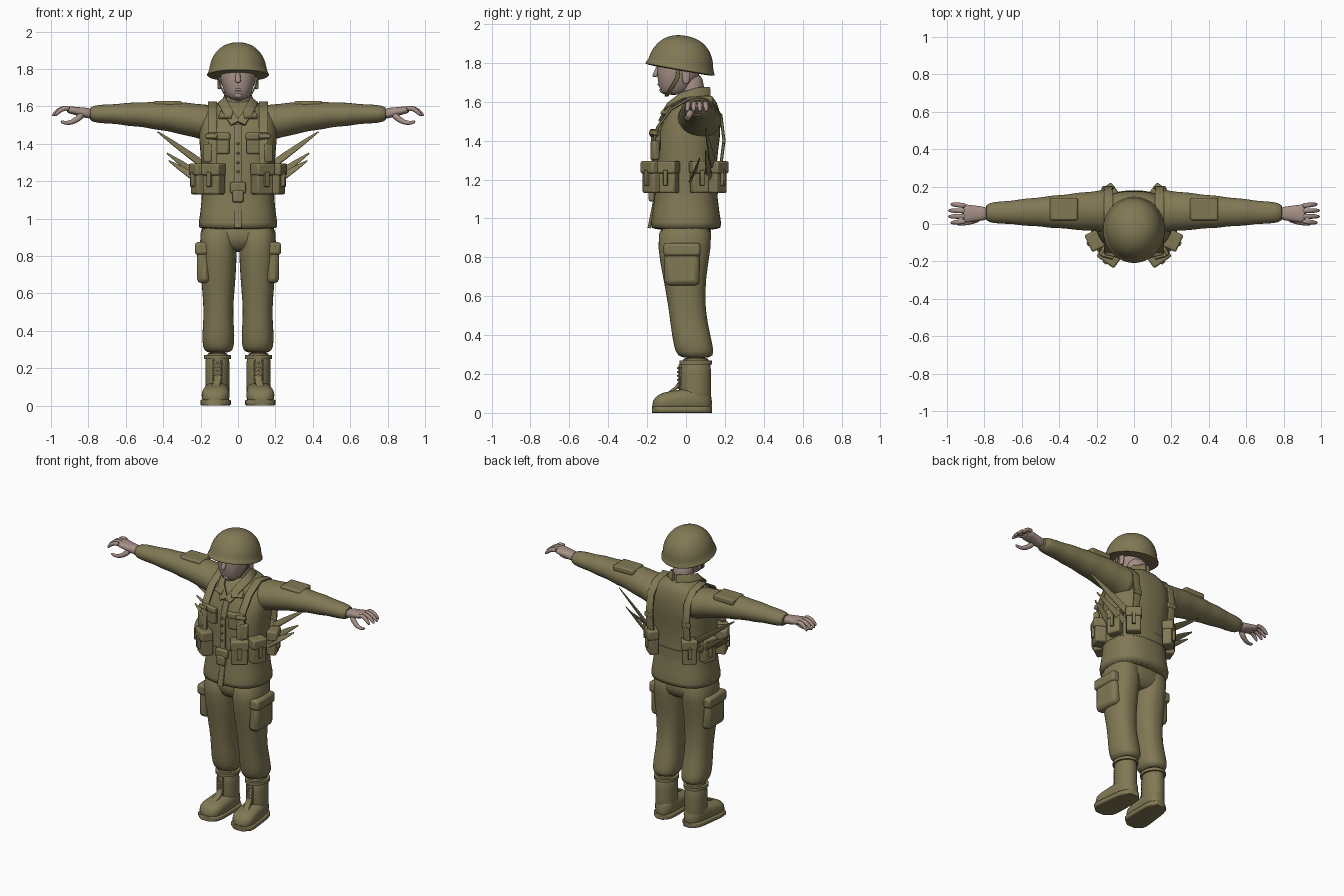
import bpy, bmesh, math
from mathutils import Vector, Matrix

cube = bpy.data.objects.get("Cube")
if cube:
    bpy.data.objects.remove(cube, do_unlink=True)

X, Y, Z = Matrix.Identity(3)


def material(name, rgb):
    mat = bpy.data.materials.new(name)
    mat.use_nodes = True
    color = (*rgb, 1)
    mat.diffuse_color = color
    shader = mat.node_tree.nodes["Principled BSDF"]
    shader.inputs["Base Color"].default_value = color
    shader.inputs["Roughness"].default_value = .8
    return mat


OLIVE = material("olive cloth", (.22, .19, .09))
SKIN = material("skin", (.38, .28, .24))


def steps(count):
    """Even fractions from zero to one."""
    return [i / (count - 1) for i in range(count)]


def mix(start, end, fraction):
    return start + (end - start) * fraction


def finish(name, bm, mat, mirror, rounded=False, bevel=0):
    bmesh.ops.recalc_face_normals(bm, faces=bm.faces)
    mesh = bpy.data.meshes.new(name)
    bm.to_mesh(mesh)
    bm.free()
    mesh.materials.append(mat)
    mesh.shade_smooth()
    mesh.set_sharp_from_angle(angle=math.radians(50))
    obj = bpy.data.objects.new(name, mesh)
    bpy.context.collection.objects.link(obj)
    if bevel:
        modifier = obj.modifiers.new("rounded edges", "BEVEL")
        modifier.width, modifier.segments = bevel, 2
    if rounded:
        modifier = obj.modifiers.new("smooth surface", "SUBSURF")
        modifier.levels = modifier.render_levels = 1
    if mirror:
        modifier = obj.modifiers.new("other side", "MIRROR")
        modifier.use_mirror_merge = False


def sweep(name, rings, mat=OLIVE, side=X, axis=None, power=2, sides=20, mirror=True, rounded=True):
    """Skin a tube through rings of x, y, z, half width along side, half depth."""
    bm = bmesh.new()
    points = [Vector(ring[:3]) for ring in rings]
    last = len(points) - 1
    loops = []
    for i, (point, ring) in enumerate(zip(points, rings)):
        along = axis or (points[min(i + 1, last)] - points[max(i - 1, 0)]).normalized()
        across = (side - along * side.dot(along)).normalized()
        outward = along.cross(across)
        loop = []
        for k in range(sides):
            angle = math.tau * (k + .5) / sides
            c, s = math.cos(angle), math.sin(angle)
            c = math.copysign(abs(c) ** (2 / power), c)
            s = math.copysign(abs(s) ** (2 / power), s)
            loop.append(bm.verts.new(point + across * ring[3] * c + outward * ring[4] * s))
        loops.append(loop)
    for low, high in zip(loops, loops[1:]):
        for k in range(sides):
            bm.faces.new((low[k - 1], low[k], high[k], high[k - 1]))
    bm.faces.new(loops[0])
    bm.faces.new(loops[-1])
    finish(name, bm, mat, mirror, rounded)


def strap(name, path, width=.02, thick=.008, side=X, mirror=True):
    sweep(name, [(*point, width, thick) for point in path], side=side, power=5, sides=12,
          mirror=mirror, rounded=False)


def box(name, center, size, turn=0, tilt=0, mirror=True, bevel=.01):
    bm = bmesh.new()
    matrix = (Matrix.Translation(center) @ Matrix.Rotation(math.radians(turn), 4, "Z")
              @ Matrix.Rotation(math.radians(tilt), 4, "X") @ Matrix.Diagonal((*size, 1)))
    bmesh.ops.create_cube(bm, size=1, matrix=matrix)
    finish(name, bm, OLIVE, mirror, bevel=bevel)


def pouch(name, angle, width=.09, depth=.07, height=.16):
    """Lidded pouch placed on the waist, at an angle measured from the front."""
    out = Matrix.Rotation(math.radians(angle), 3, "Z") @ -Y
    middle = Vector((out.x * .225, out.y * .205, 1.21))
    box(name, middle, (width, depth, height), angle)
    box(name + "_lid", middle + Z * height / 3 + out * .005,
        (width + .01, depth + .01, height * .4), angle)
    box(name + "_tab", middle + out * depth * .6, (width / 4, .02, height / 2), angle, bevel=.004)


# Jacket body with flared hem, leaning back toward the shoulders
torso = [(.94, .215, .185), (.96, .215, .185), (1.1, .19, .16), (1.3, .195, .155),
         (1.42, .21, .165), (1.54, .21, .14), (1.6, .15, .11), (1.64, .07, .07)]
sweep("jacket", [(0, max(0, z - 1.35) * .2, z, wide, deep) for z, wide, deep in torso],
      axis=Z, power=2.5, sides=32, mirror=False)
strap("jacket_placket", [(0, -.19, .95), (0, -.16, 1.1), (0, -.16, 1.4), (0, -.12, 1.5)],
      mirror=False)
for z in (1.25, 1.3, 1.35, 1.4):
    box("jacket_button", (0, -.17, z), (.014, .014, .014), mirror=False, bevel=.004)

# Collar, lapels and chest pockets
strap("collar", [(.015, -.13, 1.51), (.06, -.095, 1.58), (.085, -.02, 1.63), (.07, .07, 1.65),
                 (.01, .12, 1.65)], .026, side=Vector((.6, -.4, -.7)))
box("lapel_point", (.065, -.1, 1.555), (.075, .016, .05), 25, -40, bevel=.005)
box("chest_pocket", (.1, -.156, 1.4), (.11, .03, .11), 12)
box("chest_pocket_flap", (.1, -.163, 1.44), (.12, .03, .04), 12)

# Sleeves taper to the cuff with soft folds
sweep("sleeve", [(mix(.12, .8, t), .07 - t * .01, 1.56 - .06 * (1 - t) ** 3,
                  mix(.117, .05, t) + .003 * math.sin(t * 30),
                  mix(.102, .042, t) + .003 * math.sin(t * 30)) for t in steps(14)],
      side=Y, axis=X, sides=24)
box("sleeve_pocket", (.375, .08, 1.61), (.15, .12, .04))

# Hands with curled fingers and thumb
sweep("palm", [(mix(.78, .92, t), .056, mix(1.56, 1.585, t), .034 + .018 * t, mix(.03, .018, t))
               for t in steps(5)], SKIN, Y, X, 2.4)
for i in range(4):
    offset = i - 1.5
    reach = .1 - .013 * abs(offset)
    sweep("finger", [(.9 + t * reach, .056 + offset * (.028 + .005 * t), 1.588 + .03 * t - .07 * t * t,
                      .014 - .007 * t ** 5, .014 - .007 * t ** 5) for t in steps(6)],
          SKIN, Y, sides=10)
sweep("thumb", [(mix(.83, .95, t), .03 * (1 - t) ** 2, 1.56 - .14 * t + .1 * t * t,
                 mix(.02, .008, t), mix(.02, .008, t)) for t in steps(6)], SKIN, Y, sides=10)

# Trousers: seat, then bloused legs with the calf set back
sweep("trouser_seat", [(0, 0, .82, .13, .1), (0, 0, .88, .19, .13), (0, 0, 1, .19, .14)],
      axis=Z, power=2.6, mirror=False)
leg = [(1, .1, .14), (.85, .1, .14), (.7, .095, .11), (.55, .08, .095), (.46, .08, .097),
       (.37, .088, .1), (.31, .083, .1), (.28, .068, .08)]
sweep("trouser_leg", [(.105, .12 * (1 - z) ** 2 / .5 - .1 * (1 - z), z, wide, deep)
                      for z, wide, deep in leg], axis=Z, power=2.3, sides=24)
box("cargo_pocket", (.185, -.02, .755), (.07, .18, .2), bevel=.025)
box("cargo_pocket_flap", (.19, -.02, .84), (.08, .19, .07), bevel=.016)

# Boots: shaft, cuff, rounded foot and flat sole
sweep("boot_shaft", [(.11, .05, z, .066, .08) for z in (.3, .2, .1, .03)], axis=Z)
sweep("boot_cuff", [(.11, .05, z, .074, .085) for z in (.25, .27)], axis=Z, rounded=False)
foot, sole = [], []
for t in steps(11):
    blunt = (1.1 - abs(2 * t - 1) ** 5) ** .4
    x, y, wide = .105 + .02 * t, mix(.135, -.175, t), (.06 + .018 * t) * blunt
    tall = mix(.07, .045, t) * blunt ** .5
    foot.append((x, y, tall + .005, wide, tall))
    sole.append((x, y, .017, wide + .006, .017))
sweep("boot_foot", foot, axis=-Y, power=2.6)
sweep("boot_sole", sole, axis=-Y, power=6, rounded=False)
strap("boot_tongue", [(.11, -.03, .25), (.11, -.03, .16), (.11, -.05, .13), (.12, -.09, .1)])
for i in range(6):
    z = .13 + i * .02
    for lean in (-.007, .007):
        strap("boot_lace", [(.085, -.03, z - lean), (.11, -.042, z), (.135, -.03, z + lean)],
              .004, .004, Z)

# Neck, head and facial features
sweep("neck", [(0, mix(.045, .02, t), mix(1.55, 1.75, t), .066, .064) for t in steps(4)],
      SKIN, axis=Z, mirror=False)
head = [(1.635, .04), (1.65, .06), (1.69, .08), (1.74, .096), (1.82, .1), (1.88, .07)]
sweep("head", [(0, -.035 - max(0, 1.75 - z) * .25, z, wide, wide * 1.17) for z, wide in head],
      SKIN, axis=Z, power=2.3, mirror=False)
sweep("nose", [(0, mix(-.14, -.162, t), mix(1.79, 1.725, t), .01 + .008 * t, .01 + .007 * t)
               for t in steps(4)], SKIN, axis=Z, sides=10, mirror=False)
sweep("lips", [(.03 * t, -.138 + .01 * t * t, 1.69, .01 - .006 * t * t, .009 - .005 * t * t)
               for t in (-1, -.5, 0, .5, 1)], SKIN, Y, X, sides=10, mirror=False)
sweep("chin", [(0, mix(-.09, -.137, t), 1.66, mix(.04, .014, t * t), mix(.025, .01, t * t))
               for t in steps(4)], SKIN, axis=-Y, mirror=False)
sweep("ear", [(.1, 0, mix(1.69, 1.78, t), .011, .012 + .012 * math.sin(t * 3))
              for t in steps(5)], SKIN, axis=Z, sides=12)
strap("chin_strap", [(.106, -.035, 1.79), (.1, -.045, 1.72), (.074, -.075, 1.67), (.035, -.095, 1.64),
                     (0, -.1, 1.63)], .01, .004, Y)

# Helmet: flaring brim below a full dome, tipped back
helmet_axis = Matrix.Rotation(math.radians(-10), 3, "X") @ Z
base = Vector((0, -.03, 1.772))
profile = [(-.012, .86), (-.008, 1), (0, 1)]
for t in steps(10):
    angle = mix(.1, 1.5, t)
    profile.append((.17 * math.sin(angle), .94 * math.cos(angle) ** .85))
sweep("helmet", [(*(base + helmet_axis * height), .167 * r, .182 * r) for height, r in profile],
      axis=helmet_axis, sides=32, mirror=False)

# Belt, buckle and pouches around the waist
sweep("belt", [(0, 0, z, .196, .164) for z in (1.125, 1.19)],
      axis=Z, power=2.5, sides=32, mirror=False, rounded=False)
box("buckle_pouch", (0, -.17, 1.165), (.085, .03, .06), mirror=False)
box("buckle", (0, -.177, 1.12), (.06, .03, .065), mirror=False)
pouch("front_pouch", 35, width=.105)
pouch("side_pouch", 65)
pouch("hip_pouch", 110, depth=.06)
pouch("rear_pouch", 142, depth=.06)

# Harness over the shoulders from front belt to rear belt
harness = [(-.17, 1.25), (-.172, 1.38), (-.145, 1.47), (-.08, 1.56), (.02, 1.62), (.12, 1.6),
           (.18, 1.53), (.195, 1.4), (.17, 1.2)]
strap("harness", [(.137, y, z) for y, z in harness], .025)
box("harness_loop", (.14, -.168, 1.44), (.065, .03, .025), 15, -20, bevel=.005)
box("harness_clip", (.16, -.16, 1.35), (.05, .035, .1), 25)
box("harness_buckle", (.137, .196, 1.4), (.065, .016, .03), bevel=.004)

# Long tapering straps fanning out under the arms
for start, end in (((.16, .14, 1.27), (.43, .1, 1.465)), ((.18, .12, 1.21), (.38, .1, 1.35)),
                   ((.2, .03, 1.2), (.37, .07, 1.31))):
    sweep("loose_strap", [(*Vector(start).lerp(Vector(end), t), .022 - .018 * t * t, .008 - .006 * t)
                          for t in steps(4)], side=Vector((-.5, .5, .7)), power=4, sides=12, rounded=False)
